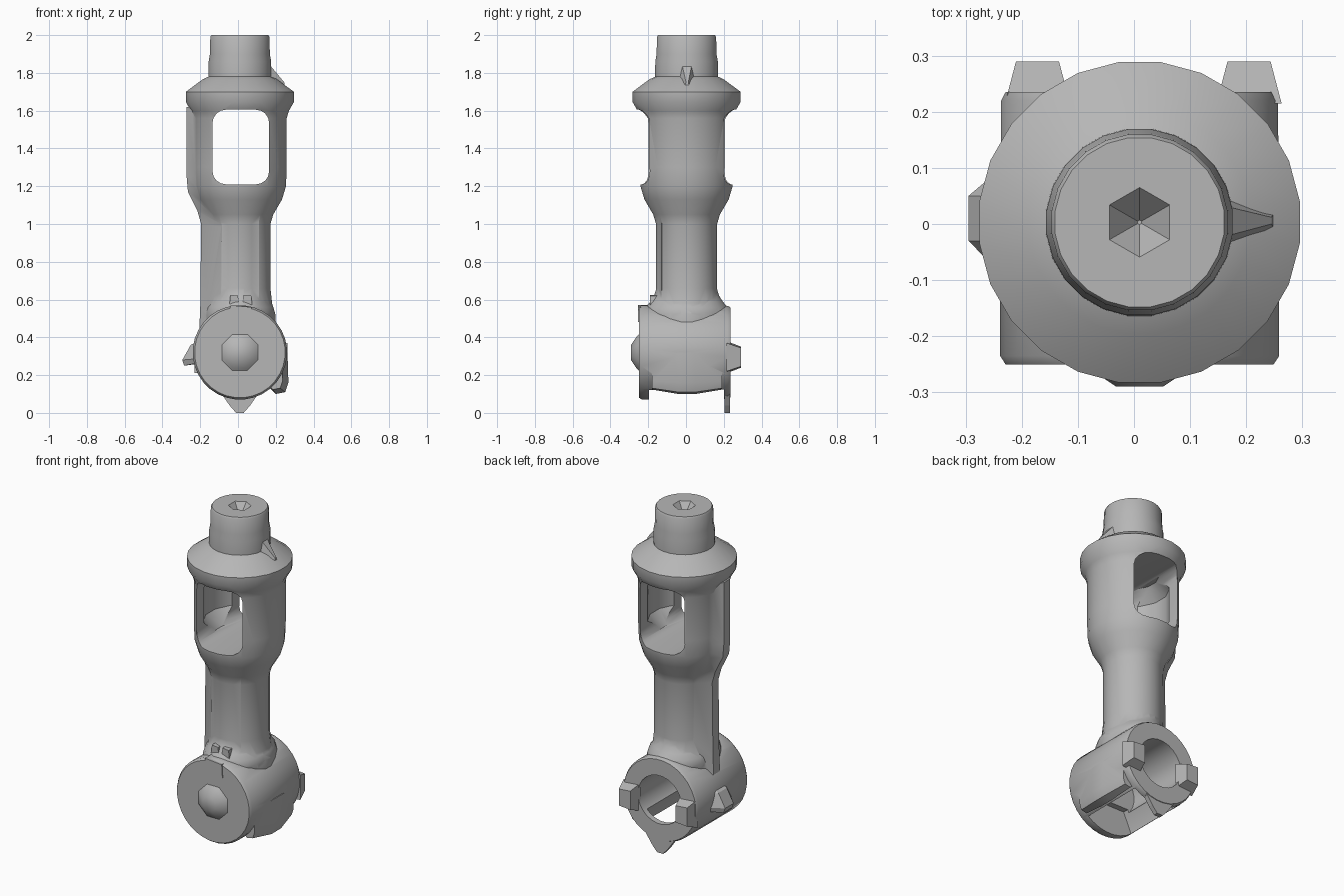
import bpy
import bmesh
from math import cos, sin, pi, radians
from mathutils import Matrix, Vector

if "Cube" in bpy.data.objects:
    bpy.data.objects.remove(bpy.data.objects["Cube"], do_unlink=True)

GREY = (0.47, 0.47, 0.47, 1)
metal = bpy.data.materials.new("plain grey")
metal.use_nodes = True
metal.diffuse_color = GREY
metal.node_tree.nodes["Principled BSDF"].inputs["Base Color"].default_value = GREY

CX, CY = 0.01, 0.003     # main axis
BZ = 0.32                # barrel height
ALONG_Y = Matrix.Translation((CX, 0, BZ)) @ Matrix.Rotation(-pi / 2, 4, "X")
UPRIGHT = Matrix.Translation((CX, CY, 0))
NARROW = UPRIGHT @ Matrix.Diagonal((0.82, 1, 1, 1))


def loft(name, rings):
    """Closed solid through a list of equal point rings."""
    bm = bmesh.new()
    loops = [[bm.verts.new(p) for p in ring] for ring in rings]
    n = len(loops[0])
    for a, b in zip(loops, loops[1:]):
        for i in range(n):
            j = (i + 1) % n
            bm.faces.new((a[i], a[j], b[j], b[i]))
    bm.faces.new(loops[0][::-1])
    bm.faces.new(loops[-1])
    bmesh.ops.recalc_face_normals(bm, faces=bm.faces)
    mesh = bpy.data.meshes.new(name)
    bm.to_mesh(mesh)
    bm.free()
    mesh.materials.append(metal)
    obj = bpy.data.objects.new(name, mesh)
    bpy.context.collection.objects.link(obj)
    return obj


def lathe(name, profile, sides, frame=UPRIGHT):
    """Turn (radius, height) pairs about the frame's z axis."""
    turn = [2 * pi * (i + 0.5) / sides for i in range(sides)]
    return loft(name, [[frame @ Vector((r * cos(a), r * sin(a), h)) for a in turn]
                       for r, h in profile])


def prism(name, outline, sections):
    """Sweep an x-z outline along y through (y, scale, x shift) sections."""
    mx = sum(p[0] for p in outline) / len(outline)
    mz = sum(p[1] for p in outline) / len(outline)
    return loft(name, [[(mx + (x - mx) * s + dx, y, mz + (z - mz) * s) for x, z in outline]
                       for y, s, dx in sections])


def straight(y0, y1, end_scale=1.0):
    return [(y0, 1, 0), (y1, end_scale, 0)]


def rounded_box(x0, x1, z0, z1, r, steps=4):
    """Outline of a rectangle with round corners."""
    corners = [(x1 - r, z1 - r), (x0 + r, z1 - r), (x0 + r, z0 + r), (x1 - r, z0 + r)]
    return [(x + r * cos((k + s / steps) * pi / 2), z + r * sin((k + s / steps) * pi / 2))
            for k, (x, z) in enumerate(corners) for s in range(steps + 1)]


def combine(target, tool, operation):
    tool.hide_render = True
    mod = target.modifiers.new(operation.lower(), "BOOLEAN")
    mod.operation = operation
    mod.solver = "EXACT"
    mod.object = tool
    bpy.context.view_layer.objects.active = target
    bpy.ops.object.modifier_apply(modifier=mod.name)
    bpy.data.objects.remove(tool, do_unlink=True)


def finish(obj):
    bpy.ops.object.select_all(action="DESELECT")
    obj.select_set(True)
    bpy.context.view_layer.objects.active = obj
    bpy.ops.object.shade_smooth_by_angle(angle=radians(34))


# Turned column with collar and neck
column = lathe("column", [
    (0.195, 0.4), (0.19, 0.52), (0.172, 0.58), (0.163, 0.66), (0.163, 1.0), (0.178, 1.05),
    (0.225, 1.13), (0.246, 1.2), (0.25, 1.3), (0.25, 1.56), (0.262, 1.6), (0.288, 1.645),
    (0.288, 1.7), (0.2, 1.765), (0.168, 1.78), (0.167, 1.86), (0.16, 1.9),
    (0.158, 1.99), (0.152, 2.0)], 24)

# Parts merged into it: flat-topped rib, fillet above the barrel, cross barrel
rib = prism("rib", [
    (0, 0.45), (-0.205, 0.45), (-0.2, 0.55), (-0.195, 1.0), (-0.215, 1.07),
    (-0.265, 1.17), (-0.272, 1.25), (-0.272, 1.62), (0, 1.62)],
    [(-0.13, 1, 0.11), (-0.03, 1, 0), (0.03, 1, 0), (0.13, 1, 0.11)])
fillet = lathe("foot_fillet", [(0.228, 0.4), (0.228, 0.53), (0.218, 0.56), (0.193, 0.59),
                               (0.174, 0.62), (0.16, 0.66)], 24, NARROW)
barrel = lathe("barrel", [
    (0.24, -0.25), (0.25, -0.235), (0.248, 0.22), (0.24, 0.235)], 32, ALONG_Y)

# Lump low on the left of the barrel
left_lump = prism("left_lump", [(0.15, 0.15), (0.2, 0.1), (0.25, 0.11), (0.267, 0.16),
                                (0.262, 0.32), (0.2, 0.32)],
                  [(-0.18, 0.75, -0.02), (-0.04, 1, 0), (0.05, 1, 0), (0.19, 0.75, -0.02)])
for part in (rib, fillet, barrel, left_lump):
    combine(column, part, "UNION")

# Openings: window, hollow behind it, barrel bore, slot below, hex socket
openings = [
    prism("window", rounded_box(-0.135, 0.165, 1.21, 1.605, 0.07), straight(-0.4, 0.4)),
    lathe("hollow", [(0.14, 1.23), (0.2, 1.31), (0.2, 1.52), (0.14, 1.595)], 14),
    lathe("bore", [(0.145, -0.16), (0.145, 0.4)], 24, ALONG_Y),
    prism("slot", [(-0.14, -0.1), (0.16, -0.1), (0.16, 0.13), (0.11, 0.24),
                   (-0.09, 0.24), (-0.14, 0.13)], straight(-0.195, 0.2)),
    lathe("socket", [(0.004, 1.93), (0.062, 2.0), (0.062, 2.05)], 6),
]
for cutter in openings:
    combine(column, cutter, "DIFFERENCE")
finish(column)

# Boss in the middle of the front cap
finish(lathe("cap_boss", [(0.115, -0.24), (0.09, -0.262), (0.045, -0.29)], 8, ALONG_Y))

# Raised lugs on the back rim
for side, x in (("left", 0.205), ("right", -0.172)):
    prism(side + "_lug", [(x - 0.058, 0.21), (x + 0.058, 0.22), (x + 0.058, 0.37),
                          (x - 0.058, 0.38)], straight(0.215, 0.29, 0.66))

# Pointed tab under the back rim
prism("bottom_tab", [(-0.1, 0.12), (-0.045, 0.04), (-0.01, 0.0), (0.03, 0.0),
                     (0.065, 0.04), (0.12, 0.12)], straight(0.205, 0.232))

# Lump on the right of the barrel
prism("right_lump", [(-0.21, 0.38), (-0.25, 0.36), (-0.295, 0.28), (-0.285, 0.25),
                     (-0.21, 0.26)],
      [(-0.09, 0.8, 0.05), (-0.03, 1, 0), (0.05, 1, 0), (0.1, 0.8, 0.05)])

# Block and burrs on top of the front flange
prism("flange_block", [(-0.05, 0.48), (0.075, 0.48), (0.07, 0.56), (-0.04, 0.57)],
      straight(-0.15, -0.255))
for x in (-0.02, 0.05):
    prism("flange_burr", [(x - 0.03, 0.53), (x + 0.03, 0.53), (x + 0.02, 0.62),
                          (x - 0.02, 0.625)], straight(-0.19, -0.13))

# Small fin where neck meets collar
loft("neck_fin", [[(0.15, -0.05, 1.74), (0.15, 0.06, 1.74), (0.17, 0.03, 1.84), (0.17, -0.02, 1.84)],
                  [(0.25, -0.01, 1.72), (0.25, 0.02, 1.72), (0.245, 0.012, 1.75), (0.245, 0, 1.75)]])
